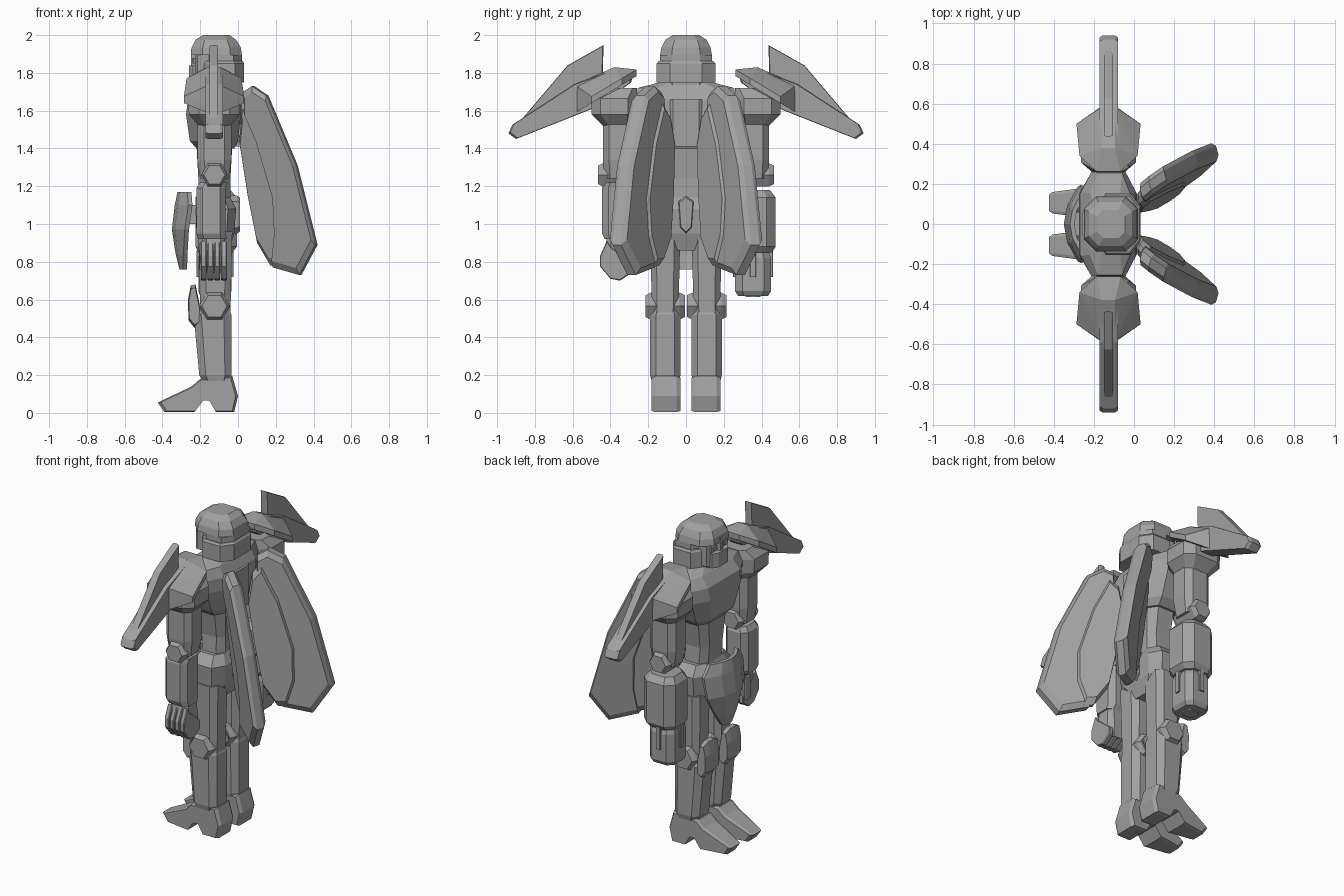
import bpy, bmesh, math
from mathutils import Vector

metal = bpy.data.materials.new("grey metal")
metal.diffuse_color = (0.36, 0.36, 0.36, 1)


def finish(name, bm):
    bmesh.ops.recalc_face_normals(bm, faces=bm.faces)
    me = bpy.data.meshes.new(name)
    bm.to_mesh(me)
    bm.free()
    me.materials.append(metal)
    ob = bpy.data.objects.new(name, me)
    bpy.context.collection.objects.link(ob)
    return ob


def skin(name, rings):
    """Join equal-sized rings of points into a closed solid."""
    bm = bmesh.new()
    rows = [[bm.verts.new(p) for p in r] for r in rings]
    n = len(rows[0])
    for a, b in zip(rows, rows[1:]):
        for i in range(n):
            bm.faces.new((a[i], a[(i + 1) % n], b[(i + 1) % n], b[i]))
    bm.faces.new(rows[0])
    bm.faces.new(rows[-1])
    return finish(name, bm)


def hull(name, pts):
    """Faceted solid wrapped around a few points."""
    bm = bmesh.new()
    for p in pts:
        bm.verts.new(p)
    out = bmesh.ops.convex_hull(bm, input=bm.verts)
    loose = [v for v in out["geom_interior"] if isinstance(v, bmesh.types.BMVert)]
    bmesh.ops.delete(bm, geom=loose, context="VERTS")
    return finish(name, bm)


def loft(name, sections, corner=0.6):
    """Upright chamfered box from sections (z, x0, x1, y0, y1)."""
    k = corner
    unit = [(1, -k), (1, k), (k, 1), (-k, 1), (-1, k), (-1, -k), (-k, -1), (k, -1)]
    return skin(name, [[((x0 + x1 + (x1 - x0) * a) / 2, (y0 + y1 + (y1 - y0) * b) / 2, z)
                        for a, b in unit] for z, x0, x1, y0, y1 in sections])


def plate(name, pts, place, lo, hi, bevel=0.015, shrink=0.9):
    """Chamfered slab: outline pts placed by place(a, b, depth)."""
    c = sum((Vector(p) for p in pts), Vector((0, 0))) / len(pts)
    rings = []
    for d, s in ((lo, shrink), (lo + bevel, 1), (hi - bevel, 1), (hi, shrink)):
        rings.append([place(*(c + (Vector(p) - c) * s), d) for p in pts])
    return skin(name, rings)


def hexagon(x, z, r):
    return [(x + r * math.cos(i * math.pi / 3), z + r * math.sin(i * math.pi / 3)) for i in range(6)]


def box(name, x0, x1, y0, y1, z0, z1, corner=0.8):
    return loft(name, [(z0, x0, x1, y0, y1), (z1, x0, x1, y0, y1)], corner)


# Helmet: dome overhanging a recessed face, with a wrap-around guard
loft("helmet_dome", [(1.895, -.25, .02, -.137, .137), (1.935, -.245, .015, -.13, .13),
                     (1.975, -.225, -.01, -.11, .11), (2.0, -.185, -.045, -.07, .07)], .55)
loft("helmet_back", [(1.76, -.17, .02, -.137, .137), (1.895, -.17, .02, -.137, .137)], .55)
box("face", -.225, -.12, -.1, .1, 1.76, 1.9)
loft("helmet_guard", [(1.75, -.19, .033, -.155, .155), (1.85, -.19, .033, -.155, .155),
                      (1.862, -.185, .025, -.145, .145)], .55)
box("chin_guard", -.26, -.15, -.08, .08, 1.75, 1.84, .6)
box("nose_guard", -.25, -.2, -.015, .015, 1.82, 1.92)
for s in (-1, 1):
    box("visor_eye", -.24, -.2, s * .055 - .025, s * .055 + .025, 1.85, 1.88)
box("neck", -.2, -.03, -.09, .09, 1.64, 1.78)

# Torso
loft("chest", [(1.40, -.22, -.02, -.15, .15), (1.44, -.255, 0, -.19, .19),
               (1.58, -.275, .015, -.25, .25), (1.66, -.265, .01, -.265, .265),
               (1.72, -.22, -.02, -.255, .255), (1.75, -.19, -.04, -.14, .14)])
box("back_pack", -.1, .025, -.085, .085, 1.41, 1.66)
loft("abdomen", [(1.08, -.2, -.04, -.12, .12), (1.24, -.21, -.04, -.11, .11),
                 (1.42, -.22, -.03, -.14, .14)])
loft("pelvis", [(.86, -.19, -.05, -.07, .07), (.95, -.22, -.02, -.18, .18),
                (1.08, -.225, -.01, -.19, .19), (1.14, -.2, -.04, -.14, .14)])
plate("tail_plate", [(-.04, 1.12), (0, 1.15), (.04, 1.12), (.03, .98), (0, .95), (-.03, .98)],
      lambda a, b, d: (d, a, b), -.05, .01)

# Curved skirt plate in front of the hips
rings = []
for z, w, x in ((1.17, .14, -.32), (1.10, .195, -.335), (.97, .185, -.35),
                (.84, .11, -.33), (.76, .05, -.31)):
    arc = [(x + .07 * t * t * w / .19, t * w) for t in (-1, -.5, 0, .5, 1)]
    rings.append([(a, b, z) for a, b in arc] + [(a + .022, b * .95, z) for a, b in reversed(arc)])
skin("skirt_plate", rings)
box("skirt_mount", -.32, -.18, -.06, .06, 1.0, 1.1)

foot = [(-.425, .055), (-.39, .005), (-.23, .005), (-.185, .065), (-.15, .065), (-.115, .005),
        (-.02, .005), (0, .09), (-.03, .195), (-.2, .18), (-.245, .14)]
wing_rim = [(.035, 1.70), (.08, 1.73), (.155, 1.68), (.31, 1.31), (.415, .89), (.33, .73),
            (.19, .77), (.205, .92), (.195, 1.13), (.10, 1.45), (.035, 1.60)]
wing_panel = [(.02, 1.60), (.06, 1.66), (.15, 1.45), (.24, 1.13), (.25, .92), (.22, .775),
              (.17, .78), (.10, .9), (.05, 1.15), (.005, 1.44)]
blade = [(.28, 1.79), (.38, 1.82), (.59, 1.74), (.92, 1.525), (.94, 1.48), (.90, 1.45),
         (.47, 1.62), (.29, 1.75)]
fin = [(.437, 1.947), (.627, 1.84), (.865, 1.56), (.6, 1.70), (.44, 1.78)]

for s, side in ((-1, "right"), (1, "left")):
    def span(lo, hi):
        return (min(s * lo, s * hi), max(s * lo, s * hi))

    def across(a, b, d):      # outline in x-z, depth in y
        return (a, s * d, b)

    def foot_place(a, b, d):  # toes narrow towards the tip
        return (a, s * (.106 + (d - .106) * (.7 if a < -.36 else 1)), b)

    def facing(a, b, d):      # outline in y-z, depth in x
        return (d, s * a, b)

    def wing_place(a, b, d):  # sheet slanted outward to the back and top
        return (a - .25 * d, s * (-.024 + .75 * a + .09 * b + .9 * d), b)

    # Legs
    loft(side + "_thigh", [(.52, -.2, -.04, *span(.04, .18)), (.96, -.21, -.03, *span(.03, .19))])
    plate(side + "_knee", hexagon(-.125, .565, .083), across, .005, .215, .03, .8)
    loft(side + "_shin", [(.16, -.18, -.05, *span(.035, .18)), (.2, -.205, -.035, *span(.03, .19)),
                          (.52, -.235, -.035, *span(.03, .19)), (.56, -.2, -.05, *span(.04, .18))])
    plate(side + "_shin_guard", [(-.225, .68), (-.25, .675), (-.265, .6), (-.262, .49), (-.23, .45),
                                 (-.2, .47), (-.2, .56)], across, .04, .18, .04, .85)
    plate(side + "_foot", foot, foot_place, .03, .182, .02, .93)

    # Shoulder joint below a sloping six-sided pauldron with a ridge
    loft(side + "_shoulder", [(1.51, -.2, -.05, *span(.29, .43)), (1.58, -.26, .01, *span(.26, .5)),
                              (1.665, -.265, .01, *span(.26, .5)), (1.72, -.22, -.03, *span(.26, .37))])
    pts = []
    for half, y in ((.16, .5), (.03, .59), (.145, .34), (.06, .262)):
        for x in (-.127 - half, -.127 + half):
            pts += [(x, s * y, 1.94 - .6 * y), (x, s * y, 1.975 - .6 * y)]
    for y, z in ((.38, 1.83), (.48, 1.785), (.585, 1.735)):
        pts += [(-.16, s * y, z), (-.095, s * y, z)]
    hull(side + "_pauldron", pts)

    # Blade and fin over the shoulder
    plate(side + "_shoulder_blade", blade, facing, -.172, -.08, .015, .97)
    plate(side + "_shoulder_fin", fin, facing, -.15, -.105, .01, .97)

    # Arms
    loft(side + "_upper_arm", [(1.24, -.2, -.05, *span(.29, .43)), (1.34, -.215, -.035, *span(.28, .44)),
                               (1.56, -.215, -.035, *span(.28, .44))])
    plate(side + "_elbow", hexagon(-.125, 1.26, .07), across, .265, .465, .025, .8)

    # Wings
    plate(side + "_wing_rim", wing_rim, wing_place, -.05, .05, .025, .93)
    plate(side + "_wing_panel", wing_panel, wing_place, -.065, .025, .03, .9)

# Slim forearm with a hand on one side
loft("forearm", [(.92, -.21, -.06, -.43, -.29), (.95, -.22, -.065, -.445, -.275),
                 (1.19, -.22, -.065, -.445, -.275), (1.22, -.2, -.06, -.43, -.29)])
loft("palm", [(.74, -.18, -.07, -.42, -.29), (.80, -.2, -.06, -.435, -.28),
              (.93, -.19, -.07, -.42, -.29)])
for i in range(4):
    x = -.182 + i * .036
    plate("finger", [(-.42, .91), (-.455, .83), (-.455, .775), (-.40, .71), (-.35, .70),
                     (-.29, .74), (-.29, .79), (-.40, .88)],
          lambda a, b, d: (d, a, b), x - .015, x + .015, .005, .95)
box("thumb", -.205, -.17, -.36, -.30, .76, .90)

# Heavy cannon forearm on the other side
loft("cannon_forearm", [(.85, -.21, -.03, .28, .455), (.88, -.225, -.005, .26, .475),
                        (1.14, -.225, -.005, .26, .475), (1.18, -.2, -.04, .29, .445)], .55)
loft("cannon_muzzle", [(.62, -.2, -.05, .275, .435), (.645, -.21, -.035, .26, .45),
                       (.82, -.21, -.035, .26, .45), (.87, -.2, -.05, .28, .43)])
loft("cannon_bore", [(.613, -.165, -.085, .315, .395), (.63, -.165, -.085, .315, .395)])
for x, y in ((-.205, .355), (-.04, .355), (-.125, .445), (-.125, .265)):
    box("muzzle_rib", x - .016, x + .016, y - .016, y + .016, .72, .86)
